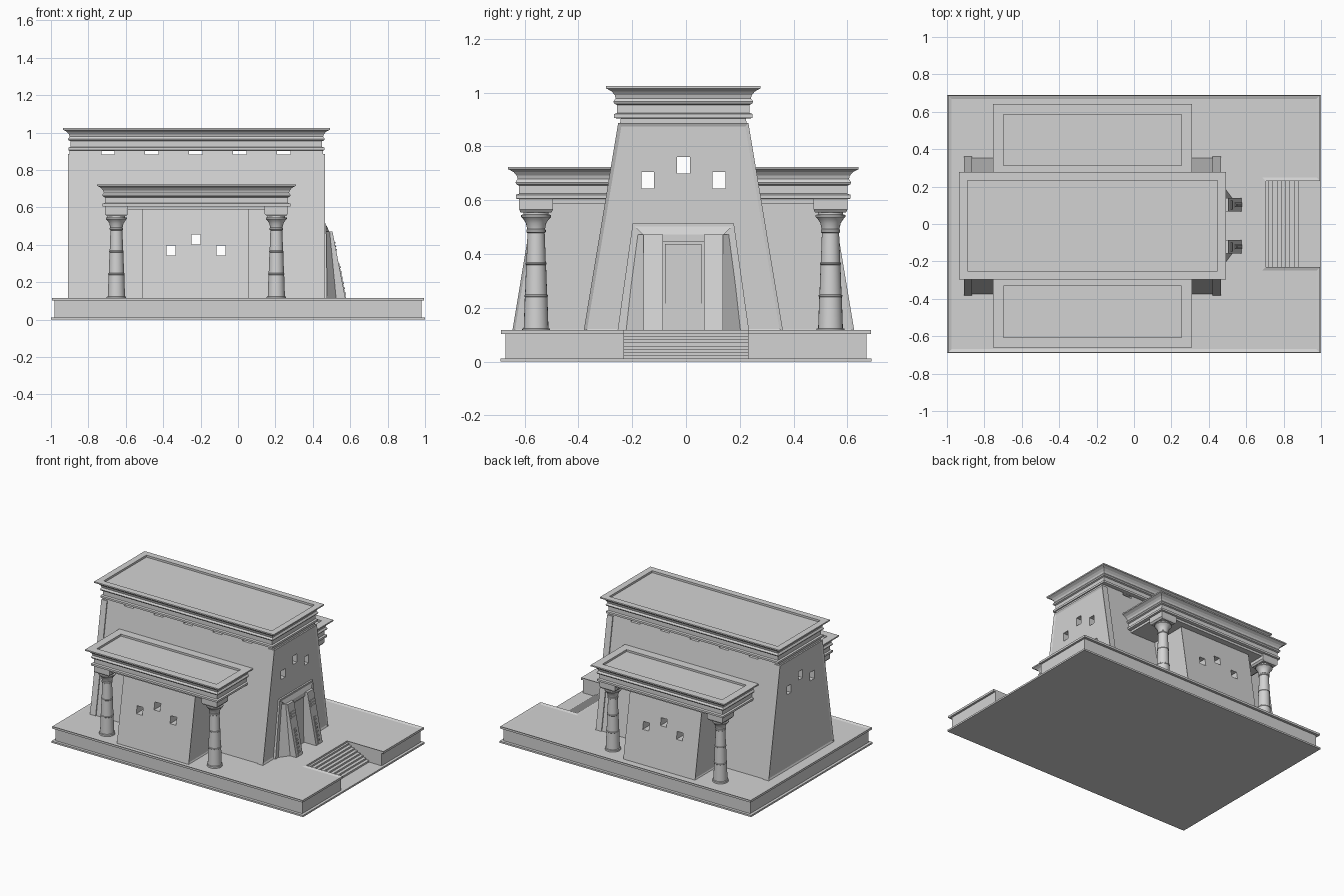
import bpy
import bmesh
from math import cos, sin, pi

cube = bpy.data.objects.get("Cube")
if cube:
    bpy.data.objects.remove(cube, do_unlink=True)

stone = bpy.data.materials.new("pale grey stone")
stone.use_nodes = True
COLOUR = (0.65, 0.65, 0.65, 1)
stone.diffuse_color = COLOUR
stone.node_tree.nodes["Principled BSDF"].inputs["Base Color"].default_value = COLOUR

CY = -0.01       # the temple sits slightly off the middle of its platform
FLOOR = 0.11
BATTER = 0.166   # inward lean of the walls


def finish(bm, name):
    bmesh.ops.recalc_face_normals(bm, faces=bm.faces)
    mesh = bpy.data.meshes.new(name)
    bm.to_mesh(mesh)
    bm.free()
    mesh.materials.append(stone)
    ob = bpy.data.objects.new(name, mesh)
    bpy.context.collection.objects.link(ob)
    return ob


def add_loft(bm, rings):
    """Skin a stack of equal point rings and cap both ends."""
    rows = [[bm.verts.new(p) for p in ring] for ring in rings]
    n = len(rows[0])
    for a, b in zip(rows, rows[1:]):
        for i in range(n):
            j = (i + 1) % n
            bm.faces.new((a[i], a[j], b[j], b[i]))
    bm.faces.new(rows[0][::-1])
    bm.faces.new(rows[-1])


def loft(name, rings):
    bm = bmesh.new()
    add_loft(bm, rings)
    return finish(bm, name)


def rect(x0, x1, y0, y1, z):
    return [(x0, y0, z), (x1, y0, z), (x1, y1, z), (x0, y1, z)]


def block(x0, x1, y0, y1, z0, z1):
    return [rect(x0, x1, y0, y1, z0), rect(x0, x1, y0, y1, z1)]


def inset(ob, choose, thickness, depth):
    """Sink a panel into the faces picked by their normal."""
    bm = bmesh.new()
    bm.from_mesh(ob.data)
    bm.normal_update()
    for f in [f for f in bm.faces if choose(f.normal)]:
        bmesh.ops.inset_region(bm, faces=[f], thickness=thickness, depth=depth)
    bm.to_mesh(ob.data)
    bm.free()


def battered(name, x0, x1, half, z1):
    top = half - BATTER * (z1 - FLOOR)
    return loft(name, [rect(x0, x1, CY - half, CY + half, FLOOR),
                       rect(x0, x1, CY - top, CY + top, z1)])


# Platform: footing, body and rimmed deck with a notch for the stairs
def deck_plan(x, y, z):
    return [(-x, -y, z), (x, -y, z), (x, -0.23, z), (0.705, -0.23, z),
            (0.705, 0.23, z), (x, 0.23, z), (x, y, z), (-x, y, z)]


loft("platform_footing", block(-1, 1, -0.69, 0.69, 0, 0.012))
loft("platform_body", [deck_plan(0.98, 0.67, 0.01), deck_plan(0.98, 0.67, 0.102)])
deck = loft("platform_deck", [deck_plan(0.995, 0.688, 0.102), deck_plan(0.995, 0.688, 0.117)])
inset(deck, lambda n: n.z > 0.9, 0.027, -0.007)

# Stairs
STEPS = 8
bm = bmesh.new()
for i in range(STEPS):
    add_loft(bm, block(0.70, 0.72 + 0.023 * i, -0.23, 0.23, 0.01, 0.105 - 0.0115 * i))
finish(bm, "stairs")

# Main hall, its end frames and the side chambers
hall = battered("main_hall", -0.90, 0.455, 0.364, 0.906)
back_frame = battered("back_end_frame", -0.91, -0.865, 0.371, 0.887)
door_frame = battered("door_end_frame", 0.42, 0.465, 0.371, 0.887)
inset(back_frame, lambda n: n.x < -0.9, 0.018, -0.006)
inset(door_frame, lambda n: n.x > 0.9, 0.018, -0.006)
chambers = battered("side_chambers", -0.51, 0.06, 0.636, 0.606)
inset(chambers, lambda n: abs(n.x) > 0.9, 0.014, -0.005)

# Window openings that run right through the walls
bm = bmesh.new()
for i in (-1, 0, 1):
    z = 0.73 if i == 0 else 0.674
    y = CY + 0.132 * i
    add_loft(bm, block(-1.2, 0.8, y - 0.024, y + 0.024, z - 0.03, z + 0.03))
    z = 0.428 if i == 0 else 0.369
    x = -0.225 + 0.134 * i
    add_loft(bm, block(x - 0.024, x + 0.024, -1, 1, z - 0.027, z + 0.027))
for i in range(-2, 3):
    x = -0.225 + 0.235 * i
    add_loft(bm, block(x - 0.036, x + 0.036, -1, 1, 0.884, 0.903))
cutter = finish(bm, "window_cutter")
cutter.hide_render = True
for ob in (hall, back_frame, door_frame, chambers):
    mod = ob.modifiers.new("windows", "BOOLEAN")
    mod.operation = "DIFFERENCE"
    mod.solver = "EXACT"
    mod.object = cutter
    bpy.context.view_layer.objects.active = ob
    bpy.ops.object.modifier_apply(modifier=mod.name)
bpy.data.objects.remove(cutter, do_unlink=True)

# Cornices: banded frieze, roll and flared lip, as (outward, up) steps
CORNICE = [(0.003, 0), (0.012, 0.002), (0.012, 0.016), (0, 0.02), (0, 0.05),
           (0.01, 0.054), (0.014, 0.062), (0.009, 0.07), (0.005, 0.074),
           (0.009, 0.087), (0.02, 0.1), (0.034, 0.108), (0.041, 0.111), (0.041, 0.12)]


def roof_rings(x0, x1, y0, y1, z, hidden_side, sink):
    rings = []
    for out, up in CORNICE:
        inner = y0 if hidden_side else y0 - out
        rings.append(rect(x0 - out, x1 + out, inner, y1 + out, z + up))
    inner = 0.3225 if hidden_side else y0 + sink
    for up in (0.12, 0.106):
        rings.append(rect(x0 + sink, x1 - sink, inner, y1 - sink, z + up))
    return rings


def placed(rings, side=1):
    return [[(x, CY + side * y, z) for x, y, z in ring] for ring in rings]


loft("main_cornice", placed(roof_rings(-0.895, 0.45, -0.246, 0.246, 0.904, False, 0.004)))

# Column outline as (radius, height)
COLUMN = [(0.052, 0.11), (0.052, 0.122), (0.046, 0.124), (0.042, 0.24), (0.044, 0.242),
          (0.044, 0.247), (0.041, 0.249), (0.037, 0.36), (0.039, 0.362), (0.039, 0.367),
          (0.036, 0.369), (0.032, 0.478), (0.036, 0.481), (0.036, 0.489), (0.033, 0.492),
          (0.038, 0.515), (0.048, 0.53), (0.056, 0.538), (0.056, 0.545), (0.047, 0.547),
          (0.047, 0.558)]
SIDES = 24

for side, word in ((-1, "right"), (1, "left")):
    loft(word + "_porch_cornice",
         placed(roof_rings(-0.712, 0.268, 0.22, 0.61, 0.604, True, 0.014), side))
    loft(word + "_porch_ceiling", placed(block(-0.70, 0.256, 0.22, 0.60, 0.588, 0.61), side))
    for cx, end in ((-0.65, "back"), (0.205, "door")):
        cy = CY + side * 0.547
        col = loft(f"{word}_{end}_column",
                   [[(cx + r * cos(2 * pi * k / SIDES), cy + r * sin(2 * pi * k / SIDES), z)
                     for k in range(SIDES)] for r, z in COLUMN])
        bpy.ops.object.select_all(action="DESELECT")
        col.select_set(True)
        bpy.context.view_layer.objects.active = col
        bpy.ops.object.shade_smooth_by_angle()
        loft(f"{word}_{end}_bracket",
             [rect(cx - 0.053, cx + 0.053, cy - 0.058, cy + 0.058, 0.555),
              rect(cx - 0.062, cx + 0.062, cy - 0.063, cy + 0.063, 0.566),
              rect(cx - 0.062, cx + 0.062, cy - 0.063, cy + 0.063, 0.606)])

# Doorway: sloped surround, head, door leaf and flanking pylons
loft("door_surround", placed([rect(0.45, 0.477, -0.245, 0.245, FLOOR),
                              rect(0.45, 0.471, -0.188, 0.188, 0.513)]))
loft("door_head", placed([rect(0.45, 0.487, -0.15, 0.15, 0.445),
                          rect(0.45, 0.487, -0.15, 0.15, 0.472),
                          rect(0.45, 0.474, -0.182, 0.182, 0.503)]))
loft("door_leaf", placed(block(0.46, 0.481, -0.068, 0.068, FLOOR, 0.438)))


def pylon_front(z):
    return 0.575 - 0.194 * (z - FLOOR)


def pylon_plate(bm, side, y, half, z0, z1, out):
    rings = [rect(pylon_front(z) - 0.01, pylon_front(z) + out, y - half, y + half, z)
             for z in (z0, z1)]
    add_loft(bm, placed(rings, side))


for side, word in ((-1, "right"), (1, "left")):
    base = [(0.46, 0.236), (0.525, 0.148), (0.575, 0.148), (0.575, 0.076), (0.46, 0.076)]
    head = [(0.46, 0.182), (0.49, 0.148), (0.505, 0.148), (0.505, 0.076), (0.46, 0.076)]
    loft(word + "_door_pylon", placed([[(x, y, FLOOR) for x, y in base],
                                       [(x, y, 0.472) for x, y in head]], side))
    bm = bmesh.new()
    pylon_plate(bm, side, 0.112, 0.012, 0.112, 0.3, 0.003)
    for i in range(6):
        z = 0.135 + 0.028 * i
        pylon_plate(bm, side, 0.112, 0.006, z, z + 0.012, 0.007)
    for z in (0.37, 0.388, 0.406):
        pylon_plate(bm, side, 0.112, 0.024, z, z + 0.009, 0.005)
    finish(bm, word + "_pylon_ornament")
